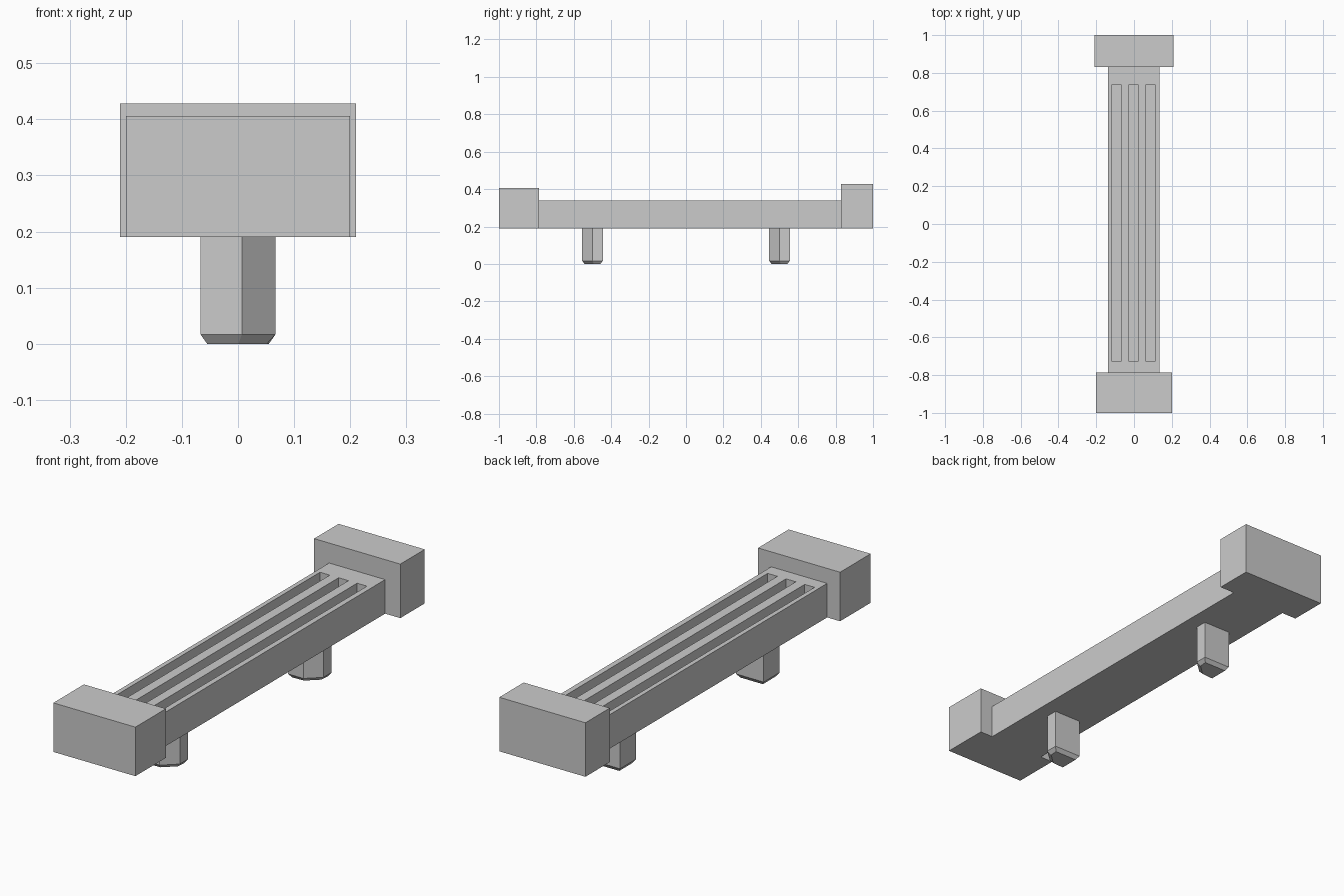
import bpy
import bmesh

if "Cube" in bpy.data.objects:
    bpy.data.objects.remove(bpy.data.objects["Cube"], do_unlink=True)

GREY = (0.6, 0.6, 0.6, 1.0)
stone = bpy.data.materials.new("plain_grey")
stone.use_nodes = True
stone.diffuse_color = GREY
stone.node_tree.nodes["Principled BSDF"].inputs["Base Color"].default_value = GREY

BASE = 0.19    # underside of the bench
DECK_TOP = 0.34


def finish(name, bm):
    bmesh.ops.recalc_face_normals(bm, faces=bm.faces)
    mesh = bpy.data.meshes.new(name)
    bm.to_mesh(mesh)
    bm.free()
    mesh.materials.append(stone)
    obj = bpy.data.objects.new(name, mesh)
    bpy.context.collection.objects.link(obj)
    return obj


def box(name, x0, x1, y0, y1, z0, z1):
    bm = bmesh.new()
    bmesh.ops.create_cube(bm, size=1)
    for v in bm.verts:
        v.co = [lo + (c + 0.5) * (hi - lo)
                for c, lo, hi in zip(v.co, (x0, y0, z0), (x1, y1, z1))]
    return finish(name, bm)


# End blocks
box("front_block", -0.2, 0.2, -1, -0.787, BASE, 0.406)
box("back_block", -0.21, 0.21, 0.83, 1, BASE, 0.428)

# Deck with three long slots sunk into its top
deck = box("deck", -0.137, 0.136, -0.787, 0.83, BASE, DECK_TOP)
for i, x in enumerate((-0.093, -0.002, 0.088)):
    cutter = box(f"slot_cutter_{i + 1}", x - 0.024, x + 0.024,
                 -0.728, 0.738, DECK_TOP - 0.05, DECK_TOP + 0.1)
    cutter.hide_render = True
    cutter.hide_set(True)
    cut = deck.modifiers.new(f"slot_{i + 1}", "BOOLEAN")
    cut.operation = "DIFFERENCE"
    cut.solver = "EXACT"
    cut.object = cutter


# Legs: rectangular posts with one cut corner and a tapered foot
def leg(name, y):
    outline = [(-0.067, -0.055), (0.007, -0.055), (0.067, 0),
               (0.067, 0.055), (-0.067, 0.055)]
    bm = bmesh.new()
    foot = bm.faces.new([bm.verts.new((px, y + py, 0.017)) for px, py in outline])
    top = bmesh.ops.extrude_face_region(bm, geom=[foot], use_keep_orig=True)
    for v in top["geom"]:
        if isinstance(v, bmesh.types.BMVert):
            v.co.z = BASE
    bmesh.ops.recalc_face_normals(bm, faces=bm.faces)
    bmesh.ops.inset_region(bm, faces=[foot], thickness=0.017)
    for v in foot.verts:
        v.co.z = 0
    return finish(name, bm)


leg("front_leg", -0.5)
leg("back_leg", 0.5)
